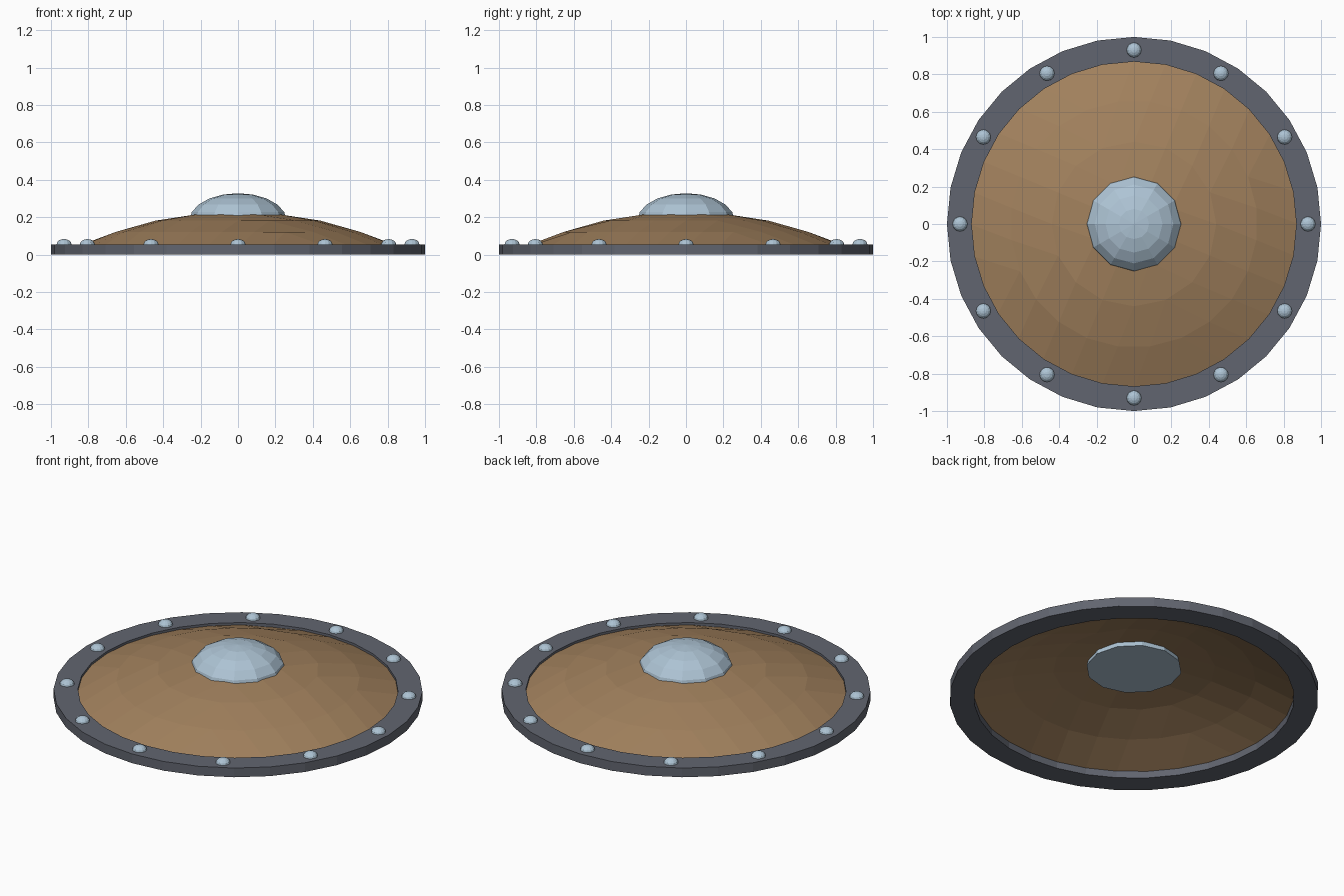
import bpy, bmesh
from math import sin, cos, pi, sqrt, radians

if "Cube" in bpy.data.objects:
    bpy.data.objects.remove(bpy.data.objects["Cube"])


def material(name, rgb):
    m = bpy.data.materials.new(name)
    m.diffuse_color = (*rgb, 1)
    m.use_nodes = True
    m.node_tree.nodes["Principled BSDF"].inputs["Base Color"].default_value = m.diffuse_color
    return m


WOOD = material("wood", (0.36, 0.22, 0.11))
IRON = material("dark_iron", (0.12, 0.13, 0.16))
STEEL = material("steel", (0.42, 0.55, 0.66))


def make_object(name, bm, mat):
    bmesh.ops.recalc_face_normals(bm, faces=bm.faces)
    mesh = bpy.data.meshes.new(name)
    bm.to_mesh(mesh)
    bm.free()
    mesh.materials.append(mat)
    ob = bpy.data.objects.new(name, mesh)
    bpy.context.collection.objects.link(ob)
    return ob


def half_dome(name, radius, height, loc, segs, rings, mat):
    """Flattened half sphere with a closed flat base."""
    bm = bmesh.new()
    x, y, z = loc
    loops = []
    for i in range(rings):
        a = i * pi / 2 / rings
        r = radius * cos(a)
        loops.append([bm.verts.new((x + r * cos(2 * pi * j / segs),
                                    y + r * sin(2 * pi * j / segs),
                                    z + height * sin(a))) for j in range(segs)])
    tip = bm.verts.new((x, y, z + height))
    bm.faces.new(loops[0][::-1])
    for j in range(segs):
        k = (j + 1) % segs
        for lo, hi in zip(loops, loops[1:]):
            bm.faces.new((lo[j], lo[k], hi[k], hi[j]))
        bm.faces.new((loops[-1][j], loops[-1][k], tip))
    return make_object(name, bm, mat)


# Rim: 32-sided flat ring with a rectangular section
bm = bmesh.new()
section = [(1.0, 0.0), (1.0, 0.055), (0.868, 0.055), (0.868, 0.0)]
N = 32
ring = [[bm.verts.new((r * cos(2 * pi * i / N), r * sin(2 * pi * i / N), z))
         for r, z in section] for i in range(N)]
for i in range(N):
    a, b = ring[i], ring[(i + 1) % N]
    for j in range(4):
        k = (j + 1) % 4
        bm.faces.new((a[j], b[j], b[k], a[k]))
make_object("rim", bm, IRON)

# Board: shallow open dome on a grid-filled disc, grid slightly turned
bm = bmesh.new()
G, R, turn = 8, 0.88, radians(-22.5)
grid = []
for i in range(G + 1):
    row = []
    for j in range(G + 1):
        u, v = 2 * i / G - 1, 2 * j / G - 1
        m = max(abs(u), abs(v))
        if m == 0:
            x = y = 0.0
        elif abs(u) >= abs(v):
            a = pi / 4 * v / u
            x, y = u * cos(a), u * sin(a)
        else:
            a = pi / 4 * u / v
            x, y = v * sin(a), v * cos(a)
        x, y = (R * (x * cos(turn) - y * sin(turn)),
                R * (x * sin(turn) + y * cos(turn)))
        row.append(bm.verts.new((x, y, 0.23 - 0.25 * (x * x + y * y))))
    grid.append(row)
for i in range(G):
    for j in range(G):
        bm.faces.new((grid[i][j], grid[i + 1][j], grid[i + 1][j + 1], grid[i][j + 1]))
make_object("board", bm, WOOD)

# Central boss
half_dome("boss", 0.26, 0.146, (0, 0, 0.182), 12, 5, STEEL)

# Rivets around the rim
for i in range(12):
    a = 2 * pi * i / 12
    half_dome(f"rivet_{i + 1}", 0.04, 0.029,
              (0.93 * cos(a), 0.93 * sin(a), 0.054), 12, 4, STEEL)
